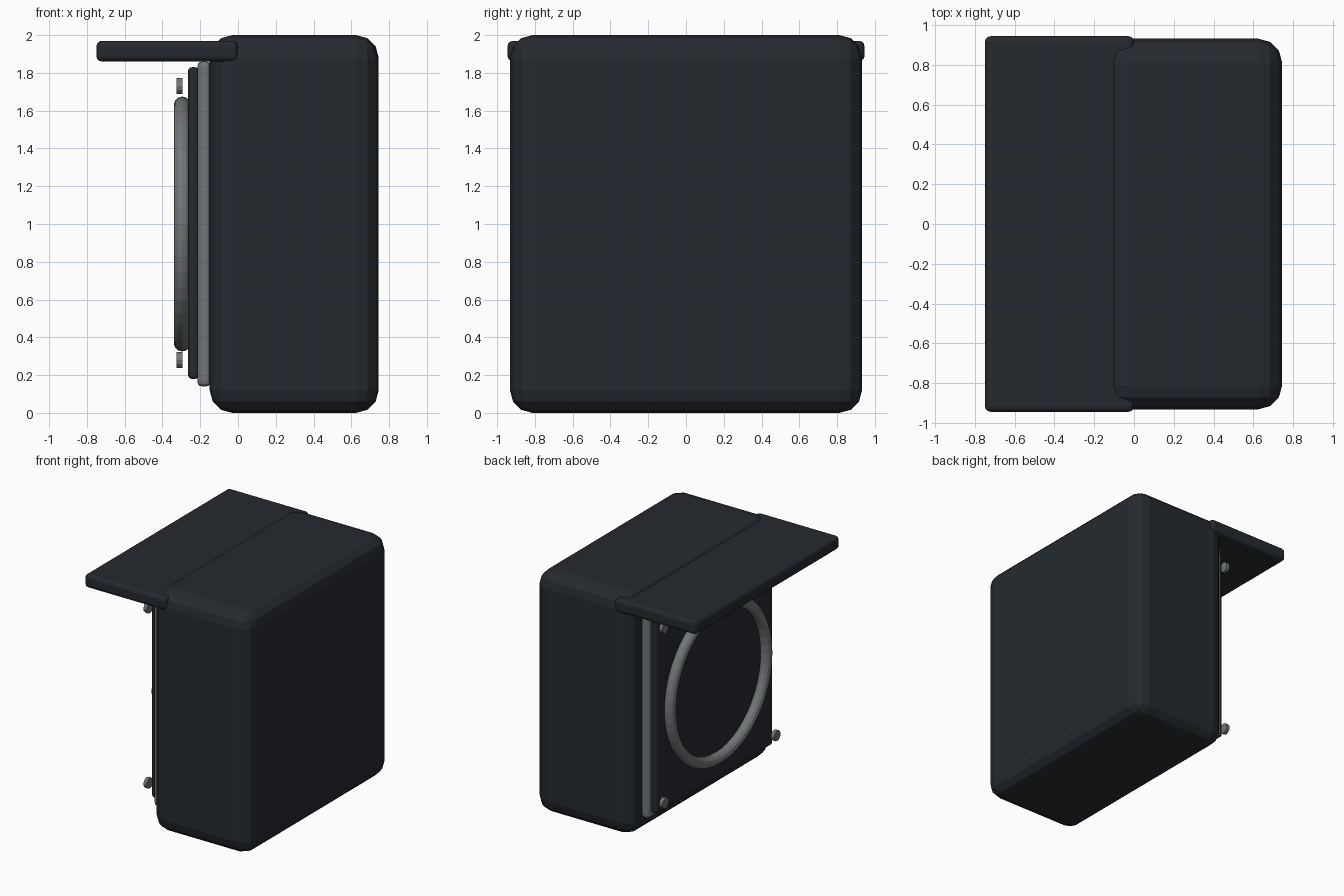
import bpy
from math import pi

if "Cube" in bpy.data.objects:
    bpy.data.objects.remove(bpy.data.objects["Cube"])


def material(name, rgb):
    m = bpy.data.materials.new(name)
    m.diffuse_color = (*rgb, 1)
    m.use_nodes = True
    m.node_tree.nodes["Principled BSDF"].inputs["Base Color"].default_value = m.diffuse_color
    return m


DARK = material("dark_casing", (0.018, 0.023, 0.029))
METAL = material("grey_metal", (0.17, 0.18, 0.185))


def finish(name, mat):
    ob = bpy.context.object
    ob.name = name
    ob.data.materials.append(mat)
    return ob


def box(name, lo, hi, bevel, mat):
    """Rounded box between two opposite corners."""
    bpy.ops.mesh.primitive_cube_add(size=1, location=[(a + b) / 2 for a, b in zip(lo, hi)])
    ob = finish(name, mat)
    ob.scale = [b - a for a, b in zip(lo, hi)]
    bpy.ops.object.transform_apply(location=False, rotation=False, scale=True)
    mod = ob.modifiers.new("rounding", 'BEVEL')
    mod.width = bevel
    mod.segments = 3
    return ob


# Main housing, overhanging visor and the two stacked face plates
box("housing", (-0.15, -0.932, 0), (0.745, 0.932, 2), 0.12, DARK)
box("visor", (-0.75, -0.945, 1.86), (0, 0.945, 1.97), 0.03, DARK)
box("backing_plate", (-0.215, -0.80, 0.14), (-0.145, 0.80, 1.86), 0.025, METAL)
box("face_plate", (-0.265, -0.76, 0.18), (-0.205, 0.76, 1.83), 0.022, DARK)

# Round rim on the face
bpy.ops.mesh.primitive_torus_add(major_radius=0.63, minor_radius=0.045, major_segments=48,
                                 minor_segments=12, location=(-0.295, 0, 1.0),
                                 rotation=(0, pi / 2, 0))
finish("rim", METAL)

# Four corner screw heads
for y in (-0.73, 0.73):
    for z in (0.28, 1.73):
        bpy.ops.mesh.primitive_cylinder_add(vertices=12, radius=0.043, depth=0.03,
                                            location=(-0.31, y, z), rotation=(0, pi / 2, 0))
        finish("screw_head", METAL)
